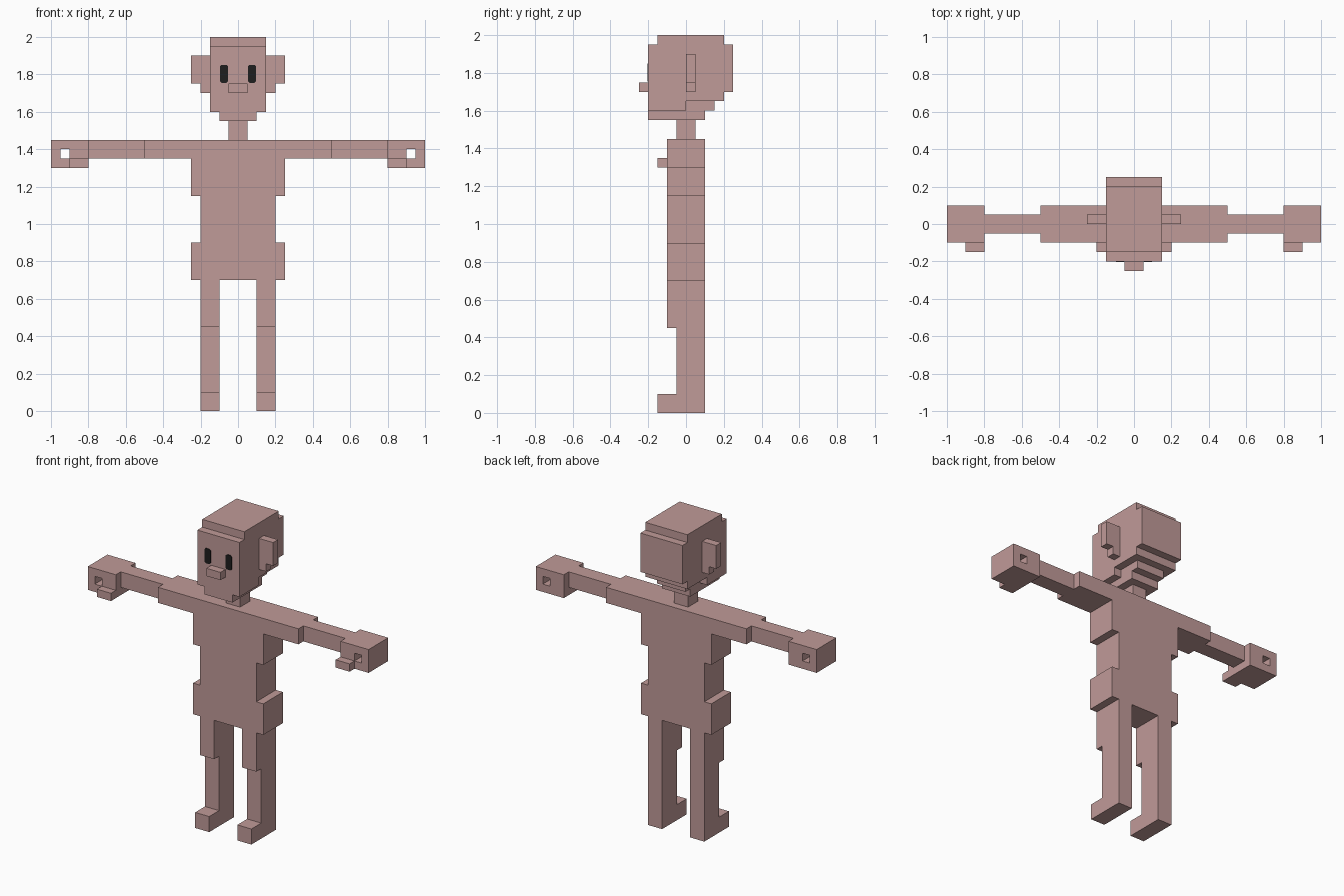
import bpy
import bmesh

cube = bpy.data.objects.get("Cube")
if cube:
    bpy.data.objects.remove(cube, do_unlink=True)


def make_material(name, rgb):
    mat = bpy.data.materials.new(name)
    mat.use_nodes = True
    colour = (*rgb, 1.0)
    mat.diffuse_color = colour
    for node in mat.node_tree.nodes:
        if node.type == 'BSDF_PRINCIPLED':
            node.inputs["Base Color"].default_value = colour
    return mat


SKIN = make_material("dusty pink", (0.53, 0.325, 0.315))
BLACK = make_material("black", (0.013, 0.013, 0.013))


def finish(name, bm, mat):
    bmesh.ops.recalc_face_normals(bm, faces=bm.faces)
    mesh = bpy.data.meshes.new(name)
    bm.to_mesh(mesh)
    bm.free()
    mesh.materials.append(mat)
    obj = bpy.data.objects.new(name, mesh)
    bpy.context.collection.objects.link(obj)
    return obj


def place(axis, depth, p):
    """Point p of a profile, set at a depth along the x or y axis."""
    return (depth, p[0], p[1]) if axis == 'x' else (p[0], depth, p[1])


def prism(name, axis, points, start, end, mat=SKIN):
    """Extrude a (y, z) profile along x, or an (x, z) profile along y."""
    bm = bmesh.new()
    near = [bm.verts.new(place(axis, start, p)) for p in points]
    far = [bm.verts.new(place(axis, end, p)) for p in points]
    bm.faces.new(near)
    bm.faces.new(far)
    for i in range(len(points)):
        j = (i + 1) % len(points)
        bm.faces.new((near[i], near[j], far[j], far[i]))
    return finish(name, bm, mat)


def rect(a0, a1, b0, b1):
    return [(a0, b0), (a1, b0), (a1, b1), (a0, b1)]


def box(name, x0, x1, y0, y1, z0, z1):
    return prism(name, 'y', rect(x0, x1, z0, z1), y0, y1)


def pierced_block(name, outer, inner, start, end):
    """Block with a square hole through it along y."""
    bm = bmesh.new()
    rings = [[bm.verts.new(place('y', depth, p)) for p in loop]
             for loop, depth in ((outer, start), (outer, end), (inner, end), (inner, start))]
    for k in range(4):
        a, b = rings[k], rings[(k + 1) % 4]
        for i in range(4):
            j = (i + 1) % 4
            bm.faces.new((a[i], a[j], b[j], b[i]))
    return finish(name, bm, SKIN)


# Torso with the upper arms, as one stepped front outline
half = [(.1, .7), (.25, .7), (.25, .9), (.2, .9), (.2, 1.15), (.25, 1.15),
        (.25, 1.35), (.5, 1.35), (.5, 1.45)]
prism("torso", 'y', half + [(-x, z) for x, z in reversed(half)], -.1, .1)

# Neck, jaw and skull
box("neck", -.05, .05, -.05, .05, 1.45, 1.55)
prism("jaw", 'x', [(-.2, 1.55), (.1, 1.55), (.1, 1.6), (.15, 1.6), (.15, 1.65),
                   (0, 1.65), (0, 1.6), (-.2, 1.6)], -.1, .1)
prism("skull", 'x', [(-.15, 2), (.2, 2), (.2, 1.95), (.25, 1.95), (.25, 1.7), (.2, 1.7),
                     (.2, 1.65), (0, 1.65), (0, 1.6), (-.2, 1.6), (-.2, 1.95),
                     (-.15, 1.95)], -.15, .15)
box("nose", -.05, .05, -.25, -.2, 1.7, 1.75)

for side, s in (("left", 1), ("right", -1)):
    # Forearm, hand and thumb
    box(side + "_forearm", s * .5, s * .8, -.05, .05, 1.35, 1.45)
    pierced_block(side + "_hand", rect(s * .8, s, 1.3, 1.45),
                  rect(s * .9, s * .95, 1.35, 1.4), -.1, .1)
    box(side + "_thumb", s * .8, s * .9, -.15, -.1, 1.3, 1.35)

    # Leg and foot
    prism(side + "_leg", 'x', [(-.15, 0), (.1, 0), (.1, .7), (-.1, .7), (-.1, .45),
                               (-.05, .45), (-.05, .1), (-.15, .1)], s * .1, s * .2)

    # Ear with a lower lobe
    ear = [(.15, 1.7), (.2, 1.7), (.2, 1.75), (.25, 1.75), (.25, 1.9), (.15, 1.9)]
    prism(side + "_ear", 'y', [(s * x, z) for x, z in ear], 0, .05)

    # Eye plate with clipped corners
    w, h, c = .021, .048, .008
    corner = [(w - c, h), (w, h - c)]
    eye = (corner + [(x, -z) for x, z in reversed(corner)]
           + [(-x, -z) for x, z in corner] + [(-x, z) for x, z in reversed(corner)])
    prism(side + "_eye", 'y', [(s * .075 + x, 1.803 + z) for x, z in eye], -.204, -.2, BLACK)
